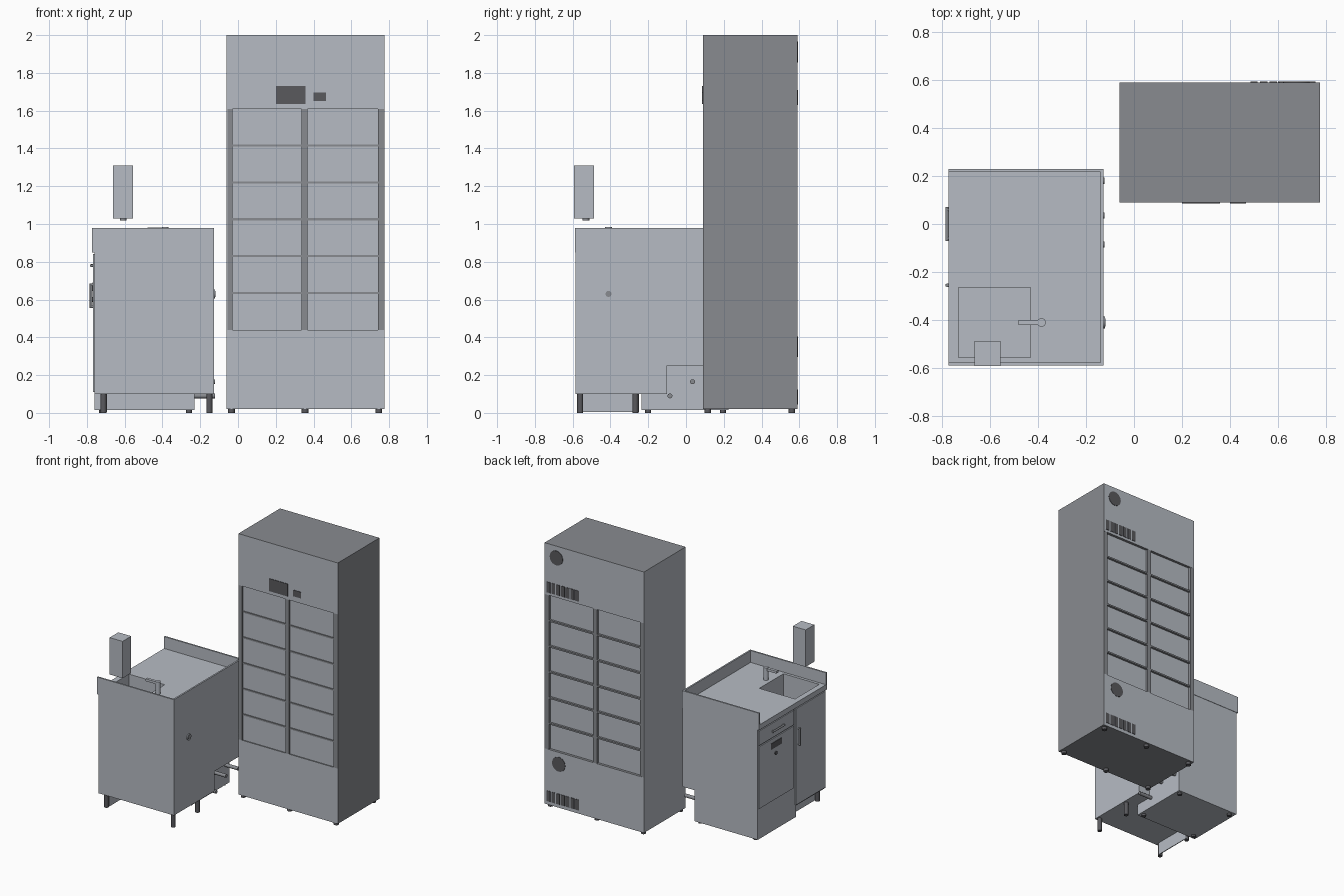
import bpy, bmesh, math
from mathutils import Matrix, Vector

old = bpy.data.objects.get("Cube")
if old:
    bpy.data.objects.remove(old, do_unlink=True)


def material(name, r, g, b):
    m = bpy.data.materials.new(name)
    m.use_nodes = True
    m.diffuse_color = (r, g, b, 1)
    m.node_tree.nodes["Principled BSDF"].inputs["Base Color"].default_value = (r, g, b, 1)
    return m


LIGHT = material("light steel", 0.47, 0.50, 0.55)
DARK = material("dark grey", 0.25, 0.26, 0.28)
BLACK = material("charcoal", 0.10, 0.10, 0.11)


def finish(name, bm, *mats):
    me = bpy.data.meshes.new(name)
    bm.to_mesh(me)
    bm.free()
    for m in mats:
        me.materials.append(m)
    ob = bpy.data.objects.new(name, me)
    bpy.context.collection.objects.link(ob)
    return ob


def boxes(name, mat, *items):
    """One object made of boxes given as x0, x1, y0, y1, z0, z1."""
    bm = bmesh.new()
    for x0, x1, y0, y1, z0, z1 in items:
        m = Matrix.Translation(((x0 + x1) / 2, (y0 + y1) / 2, (z0 + z1) / 2))
        bmesh.ops.create_cube(bm, size=1, matrix=m @ Matrix.Diagonal((x1 - x0, y1 - y0, z1 - z0, 1)))
    return finish(name, bm, mat)


def rods(name, mat, r, *ends):
    """One object made of round rods given as start and end points."""
    bm = bmesh.new()
    for a, b in ends:
        a, b = Vector(a), Vector(b)
        turn = (b - a).to_track_quat('Z', 'Y').to_matrix().to_4x4()
        bmesh.ops.create_cone(bm, cap_ends=True, segments=20, radius1=r, radius2=r,
                              depth=(b - a).length, matrix=Matrix.Translation((a + b) / 2) @ turn)
    for f in bm.faces:
        f.smooth = len(f.verts) == 4
    for e in bm.edges:
        e.smooth = all(f.smooth for f in e.link_faces)
    return finish(name, bm, mat)


def basin_box(name, mat, x0, x1, y0, y1, z0, z1, hole, floor):
    """Box with a rectangular well sunk into its top."""
    bm = bmesh.new()

    def ring(a, b, c, d, z):
        return [bm.verts.new(p) for p in ((a, c, z), (b, c, z), (b, d, z), (a, d, z))]

    rings = [ring(x0, x1, y0, y1, z0), ring(x0, x1, y0, y1, z1), ring(*hole, z1), ring(*hole, floor)]
    for lo, hi in zip(rings, rings[1:]):
        for i in range(4):
            j = (i + 1) % 4
            bm.faces.new((lo[i], lo[j], hi[j], hi[i]))
    bm.faces.new(rings[0][::-1])
    bm.faces.new(rings[-1])
    return finish(name, bm, mat)


# Tall cabinet: solid top and base, recessed middle, thin side walls
X0, X1, Y0, Y1, LOW, HIGH = -0.06, 0.775, 0.09, 0.59, 0.44, 1.61
body = boxes("tall_cabinet", LIGHT,
             (X0, X1, Y0, Y1, 0.02, LOW), (X0, X1, Y0, Y1, HIGH, 2.0),
             (X0, X1, Y0 + 0.008, Y1 - 0.02, LOW, HIGH))
body.data.materials.append(DARK)
for f in body.data.polygons:
    f.material_index = int(f.normal.x > 0.9 or abs(f.normal.z) > 0.9)
boxes("cabinet_right_edge", LIGHT, (X0, X0 + 0.004, Y0, Y1, LOW, HIGH))
boxes("cabinet_left_edge", DARK, (X1 - 0.004, X1, Y0, Y1, LOW, HIGH))

# Door posts and shelf bars on both faces
posts = [(X0 + 0.003, -0.028), (0.337, 0.367), (0.74, X1 - 0.003)]
shelf_z = [LOW + i * (HIGH - LOW) / 6 for i in range(7)]
for side, ya, yb in (("front", Y0, Y0 + 0.01), ("back", Y1 - 0.021, Y1 - 0.001)):
    boxes(side + "_door_posts", DARK, *[(a, b, ya, yb, LOW, HIGH) for a, b in posts])
    boxes(side + "_shelf_bars", DARK,
          *[(a, b, ya + 0.002, yb - 0.002, z - 0.006, z + 0.006)
            for z in shelf_z[1:-1] for a, b in ((-0.028, 0.337), (0.367, 0.74))])

# Control displays
boxes("cabinet_displays", BLACK, (0.20, 0.357, 0.086, 0.091, 1.635, 1.73),
      (0.40, 0.467, 0.086, 0.091, 1.65, 1.697))

# Fans and slotted grilles on the back
rods("back_fans", BLACK, 0.055, ((0.675, 0.585, 1.91), (0.675, 0.593, 1.91)),
     ((0.655, 0.585, 0.35), (0.655, 0.593, 0.35)))
boxes("back_grilles", BLACK,
      *[(0.725 - i * 0.04, 0.755 - i * 0.04, 0.585, 0.593, z - 0.04, z + 0.04)
        for z in (1.67, 0.085) for i in range(7)])
rods("cabinet_feet", BLACK, 0.018,
     *[((x, y, 0), (x, y, 0.021)) for x in (-0.035, 0.355, 0.745) for y in (0.115, 0.56)])

# Sink cabinet with its bowl, and the appliance beside it
bowl = (-0.73, -0.43, -0.555, -0.265)
basin_box("sink_cabinet", LIGHT, -0.76, -0.128, -0.585, -0.235, 0.10, 0.85, bowl, 0.70)
boxes("appliance", LIGHT, (-0.76, -0.128, -0.235, 0.225, 0.25, 0.85),
      (-0.76, -0.23, -0.235, 0.225, 0.015, 0.25), (-0.23, -0.128, -0.235, -0.10, 0.10, 0.25))

# Worktop ring around the bowl, with raised edges on three sides
boxes("worktop", LIGHT, (-0.772, bowl[0], -0.588, 0.228, 0.85, 0.89),
      (bowl[1], -0.127, -0.588, 0.228, 0.85, 0.89),
      (bowl[0], bowl[1], -0.588, bowl[2], 0.85, 0.89),
      (bowl[0], bowl[1], bowl[3], 0.228, 0.85, 0.89))
boxes("splash_edges", LIGHT, (-0.772, -0.127, -0.588, -0.576, 0.85, 0.98),
      (-0.772, -0.127, 0.216, 0.228, 0.85, 0.98),
      (-0.139, -0.127, -0.576, 0.216, 0.85, 0.98))

# Drawer, doors, handles and panel
boxes("drawer_and_doors", LIGHT, (-0.768, -0.759, -0.20, 0.22, 0.73, 0.84),
      (-0.768, -0.759, -0.20, 0.22, 0.25, 0.72),
      (-0.768, -0.759, -0.575, -0.22, 0.11, 0.84))
rods("door_handles", DARK, 0.007,
     ((-0.778, -0.07, 0.78), (-0.778, 0.07, 0.78)),
     ((-0.778, -0.255, 0.555), (-0.778, -0.255, 0.685)),
     *[((-0.765, y, 0.78), (-0.778, y, 0.78)) for y in (-0.06, 0.06)],
     *[((-0.765, -0.255, z), (-0.778, -0.255, z)) for z in (0.562, 0.678)])
boxes("appliance_display", BLACK, (-0.771, -0.767, -0.05, 0.08, 0.645, 0.69))
rods("appliance_knob", BLACK, 0.014, ((-0.767, 0.02, 0.60), (-0.774, 0.02, 0.60)))

# Tap
rods("tap_post", LIGHT, 0.018, ((-0.385, -0.41, 0.885), (-0.385, -0.41, 0.985)))
boxes("tap_spout", LIGHT, (-0.48, -0.385, -0.421, -0.399, 0.963, 0.981))

# Wall dispenser and nozzle
boxes("dispenser", LIGHT, (-0.663, -0.555, -0.592, -0.488, 1.03, 1.31))
rods("dispenser_nozzle", DARK, 0.018, ((-0.608, -0.53, 1.018), (-0.608, -0.53, 1.031)))

# Legs, kick plate and feet
rods("sink_legs", BLACK, 0.016,
     *[((x, y, 0), (x, y, 0.101)) for x in (-0.712, -0.152) for y in (-0.56, -0.268)])
boxes("kick_plate", LIGHT, (-0.70, -0.694, -0.55, -0.25, 0.005, 0.10))
rods("appliance_feet", BLACK, 0.016,
     *[((x, y, 0), (x, y, 0.016)) for x in (-0.72, -0.26) for y in (-0.20, 0.195)])

# Pipe ports
rods("pipes", DARK, 0.013, ((-0.24, 0.035, 0.165), (-0.122, 0.035, 0.165)),
     ((-0.24, 0.18, 0.165), (-0.122, 0.18, 0.165)),
     ((-0.24, -0.085, 0.09), (-0.122, -0.085, 0.09)))
rods("rear_port", LIGHT, 0.024, ((-0.13, -0.41, 0.63), (-0.121, -0.41, 0.63)))
rods("rear_port_centre", DARK, 0.016, ((-0.13, -0.41, 0.63), (-0.119, -0.41, 0.63)))
